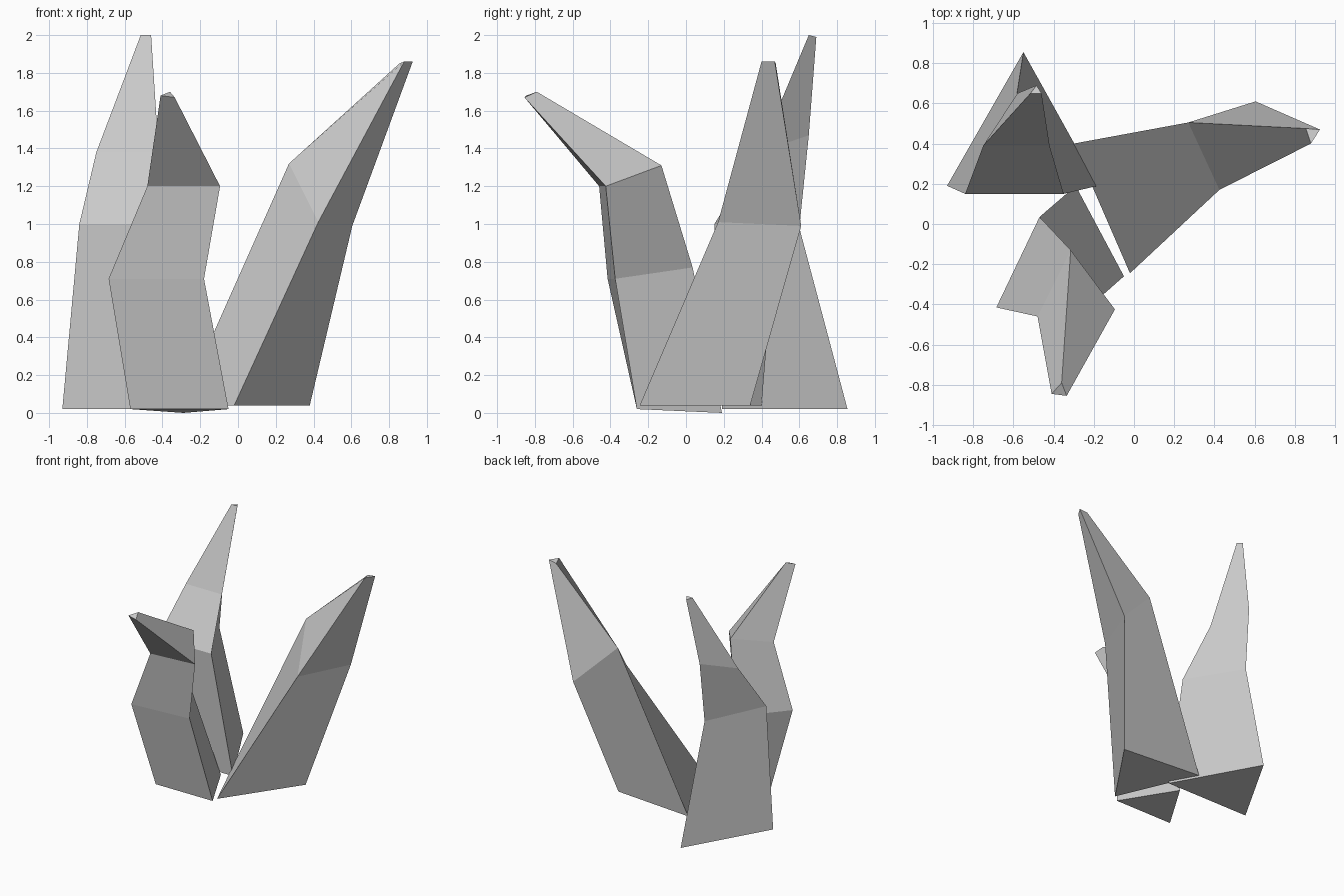
import bpy, bmesh


def blade(name, rings):
    """Loft a capped blade through a few triangular cross-sections."""
    bm = bmesh.new()
    loops = [[bm.verts.new(p) for p in ring] for ring in rings]
    for low, high in zip(loops, loops[1:]):
        for i in range(3):
            j = (i + 1) % 3
            bm.faces.new((low[i], low[j], high[j], high[i]))
    bm.faces.new(loops[0][::-1])
    bm.faces.new(loops[-1])
    bmesh.ops.recalc_face_normals(bm, faces=bm.faces)
    mesh = bpy.data.meshes.new(name)
    bm.to_mesh(mesh)
    bm.free()
    bpy.context.collection.objects.link(bpy.data.objects.new(name, mesh))


# Tall blade at the back left
blade("tall_blade", [
    [(-0.93, 0.19, 0.02), (-0.18, 0.19, 0.02), (-0.55, 0.855, 0.02)],
    [(-0.84, 0.15, 1.0), (-0.35, 0.15, 1.0), (-0.59, 0.60, 0.98)],
    [(-0.75, 0.39, 1.38), (-0.42, 0.39, 1.38), (-0.58, 0.65, 1.47)],
    [(-0.515, 0.65, 2.0), (-0.46, 0.65, 2.0), (-0.485, 0.69, 1.99)],
])

# Leaning blade on the right
blade("leaning_blade", [
    [(-0.02, -0.245, 0.04), (0.38, 0.34, 0.04), (-0.30, 0.40, 0.04)],
    [(0.425, 0.17, 1.01), (0.605, 0.61, 0.99), (0.27, 0.505, 1.32)],
    [(0.88, 0.40, 1.86), (0.925, 0.47, 1.86), (0.855, 0.475, 1.85)],
])

# Short blade at the front, bent forward
blade("bent_blade", [
    [(-0.57, -0.26, 0.02), (-0.05, -0.26, 0.02), (-0.29, 0.19, 0.0)],
    [(-0.685, -0.415, 0.71), (-0.18, -0.375, 0.71), (-0.47, 0.035, 0.77)],
    [(-0.48, -0.46, 1.20), (-0.095, -0.425, 1.20), (-0.315, -0.13, 1.31)],
    [(-0.41, -0.845, 1.68), (-0.335, -0.855, 1.67), (-0.36, -0.79, 1.70)],
])
